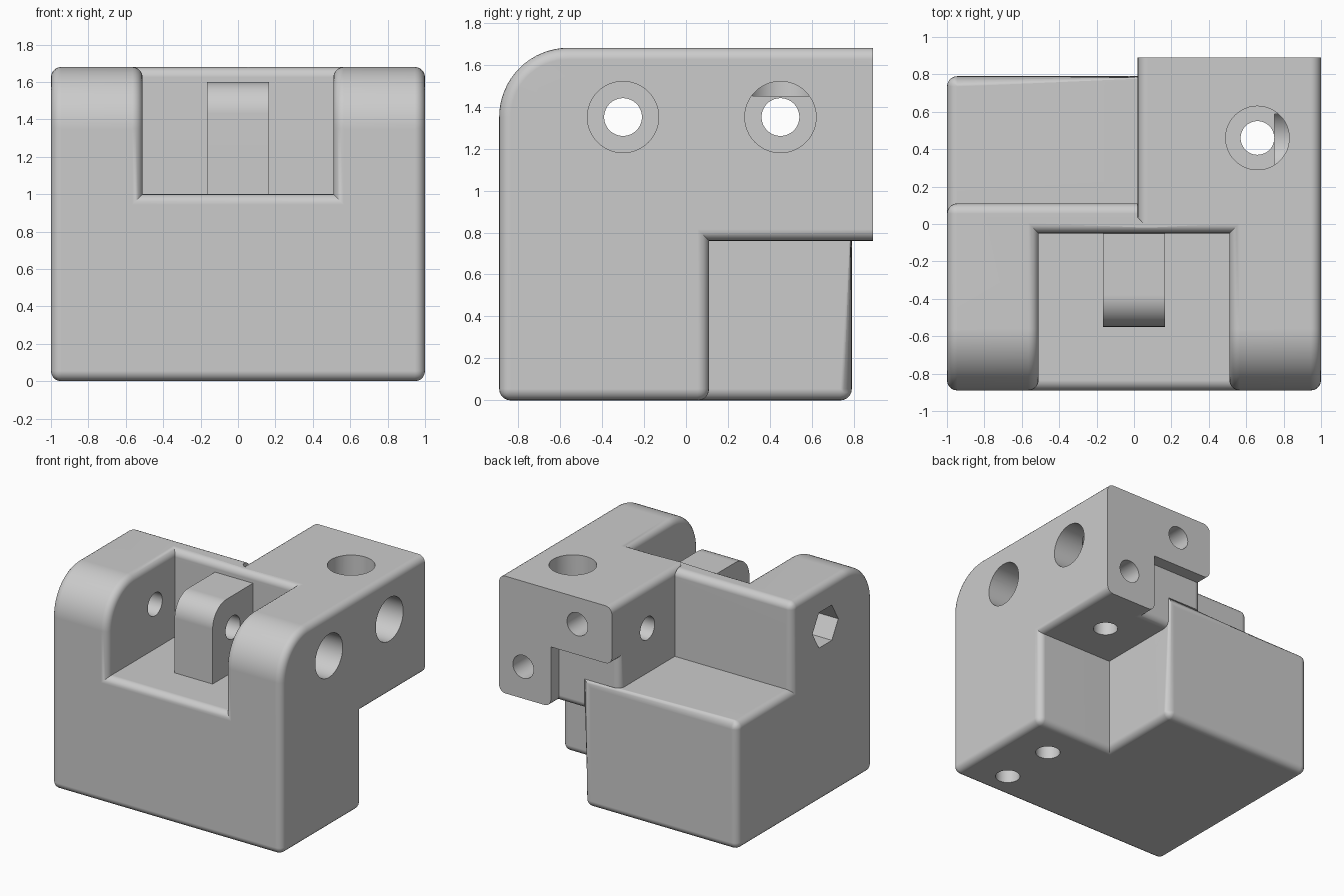
import bpy, bmesh, math
from mathutils import Matrix, Vector

if "Cube" in bpy.data.objects:
    bpy.data.objects.remove(bpy.data.objects["Cube"])

grey = bpy.data.materials.new("plain grey")
grey.use_nodes = True
COLOUR = (0.6, 0.6, 0.6, 1)
grey.diffuse_color = COLOUR
grey.node_tree.nodes["Principled BSDF"].inputs["Base Color"].default_value = COLOUR


def finish(name, bm):
    bmesh.ops.recalc_face_normals(bm, faces=bm.faces)
    mesh = bpy.data.meshes.new(name)
    bm.to_mesh(mesh)
    bm.free()
    mesh.materials.append(grey)
    ob = bpy.data.objects.new(name, mesh)
    bpy.context.collection.objects.link(ob)
    return ob


def box(name, lo, hi):
    bm = bmesh.new()
    bmesh.ops.create_cube(bm, size=1)
    lo, hi = Vector(lo), Vector(hi)
    for v in bm.verts:
        v.co = (lo + hi) / 2 + v.co * (hi - lo)
    return finish(name, bm)


def rounded_slab(name, x0, x1, y0, y1, z0, z1, r, steps):
    """Side profile with a rounded front top corner, extruded along x."""
    pts = [(y1, z1), (y1, z0), (y0, z0)]
    for i in range(steps + 1):
        a = math.pi - i * math.pi / 2 / steps
        pts.append((y0 + r + r * math.cos(a), z1 - r + r * math.sin(a)))
    bm = bmesh.new()
    ends = [[bm.verts.new((x, y, z)) for y, z in pts] for x in (x0, x1)]
    for ring in ends:
        bm.faces.new(ring)
    for i in range(len(pts)):
        bm.faces.new((ends[0][i - 1], ends[0][i], ends[1][i], ends[1][i - 1]))
    return finish(name, bm)


def rod(axis, start, end, centre, r, sides=48):
    """Prism along an axis; centre gives the other two coordinates in order."""
    bm = bmesh.new()
    bmesh.ops.create_cone(bm, cap_ends=True, segments=sides, radius1=r, radius2=r,
                          depth=abs(end - start))
    if axis == "X":
        bm.transform(Matrix.Rotation(math.pi / 2, 4, "Y"))
    elif axis == "Y":
        bm.transform(Matrix.Rotation(math.pi / 2, 4, "X"))
    pos = list(centre)
    pos.insert("XYZ".index(axis), (start + end) / 2)
    bm.transform(Matrix.Translation(pos))
    return finish("cutter", bm)


def volume(mesh):
    bm = bmesh.new()
    bm.from_mesh(mesh)
    result = bm.calc_volume(signed=True)
    bm.free()
    return result


def combine(ob, other, operation):
    """Boolean that only accepts a result whose volume is plausible."""
    old, extra = volume(ob.data), volume(other.data)
    for solver, use_self in (("EXACT", False), ("MANIFOLD", False), ("EXACT", True)):
        mod = ob.modifiers.new("bool", "BOOLEAN")
        mod.operation, mod.solver, mod.object = operation, solver, other
        mod.use_self = use_self
        evaluated = ob.evaluated_get(bpy.context.evaluated_depsgraph_get())
        mesh = bpy.data.meshes.new_from_object(evaluated)
        ob.modifiers.remove(mod)
        change = volume(mesh) - old
        if operation == "DIFFERENCE":
            change = -change
        if 1e-5 < change < extra + 1e-3:
            ob.data = mesh
            break
    bpy.data.objects.remove(other)


def round_edges(ob, radius):
    """Round the outer edges, leaving the rear face of the arm crisp."""
    bm = bmesh.new()
    bm.from_mesh(ob.data)
    bmesh.ops.remove_doubles(bm, verts=bm.verts, dist=0.0005)
    bmesh.ops.dissolve_limit(bm, angle_limit=math.radians(1), verts=bm.verts, edges=bm.edges)
    bmesh.ops.recalc_face_normals(bm, faces=bm.faces)
    bm.normal_update()
    outer = [e for e in bm.edges if len(e.link_faces) == 2
             and e.calc_face_angle_signed() > 0.6
             and not all(v.co.y > BACK - 0.01 for v in e.verts)]
    bmesh.ops.bevel(bm, geom=outer, offset=radius, offset_type="OFFSET", segments=5,
                    profile=0.5, affect="EDGES", clamp_overlap=False)
    bmesh.ops.remove_doubles(bm, verts=bm.verts, dist=0.0001)
    bmesh.ops.recalc_face_normals(bm, faces=bm.faces)
    if 0.95 < bm.calc_volume(signed=True) / volume(ob.data) < 1:
        bm.to_mesh(ob.data)
    bm.free()


def smooth(ob):
    bpy.ops.object.select_all(action="DESELECT")
    ob.select_set(True)
    bpy.context.view_layer.objects.active = ob
    bpy.ops.object.shade_smooth_by_angle(angle=math.radians(30))
    mod = ob.modifiers.new("even_normals", "WEIGHTED_NORMAL")
    mod.keep_sharp = True


# Main dimensions
TOP, FLOOR, BACK, MID, REAR = 1.68, 1.0, 0.89, 0.11, 0.79
ARM, UNDER, SPLIT = 0.02, 0.76, 0.33
HOLE, BORE = 0.09, 0.17

# Main block with rear step, notched rear arm and front pocket
body = rounded_slab("main_body", -1, 1, -BACK, MID, 0, TOP, 0.33, 16)
combine(body, box("step", (-1, -0.3, 0), (SPLIT, REAR, FLOOR)), "UNION")
arm = box("arm", (ARM, -0.02, UNDER), (1, BACK, TOP))
combine(arm, box("cutter", (-0.3, REAR, 0.5), (0.55, 1.2, 1.23)), "DIFFERENCE")
combine(body, arm, "UNION")
combine(body, box("cutter", (-0.51, -1.2, FLOOR), (0.51, -0.05, 2)), "DIFFERENCE")
round_edges(body, 0.055)

# Cross holes: pivot with nut recess, and arm bolt, both with deep counterbores
for y, start in ((-0.3, -1.2), (0.45, -0.2)):
    combine(body, rod("X", start, 1.2, (y, 1.35), HOLE), "DIFFERENCE")
    combine(body, rod("X", 0.75, 1.2, (y, 1.35), BORE), "DIFFERENCE")
combine(body, rod("X", -1.2, -0.78, (-0.3, 1.35), 0.16, 6), "DIFFERENCE")

# Vertical bolt hole through the arm
combine(body, rod("Z", 0.5, 2, (0.66, 0.46), HOLE), "DIFFERENCE")
combine(body, rod("Z", 1.45, 2, (0.66, 0.46), BORE), "DIFFERENCE")

# Blind holes in the rear face and underneath
for x, z in ((0.32, 1.47), (0.79, 1.01)):
    combine(body, rod("Y", 0.3, 1.2, (x, z), HOLE), "DIFFERENCE")
for y in (-0.66, -0.2):
    combine(body, rod("Z", -0.3, 0.6, (0.66, y), HOLE), "DIFFERENCE")
smooth(body)

# Pivot tongue standing in the front pocket
tongue = rounded_slab("pivot_tongue", -0.165, 0.165, -0.55, -0.04, FLOOR - 0.01, 1.6, 0.17, 12)
combine(tongue, rod("X", -0.5, 0.5, (-0.3, 1.35), HOLE), "DIFFERENCE")
smooth(tongue)
